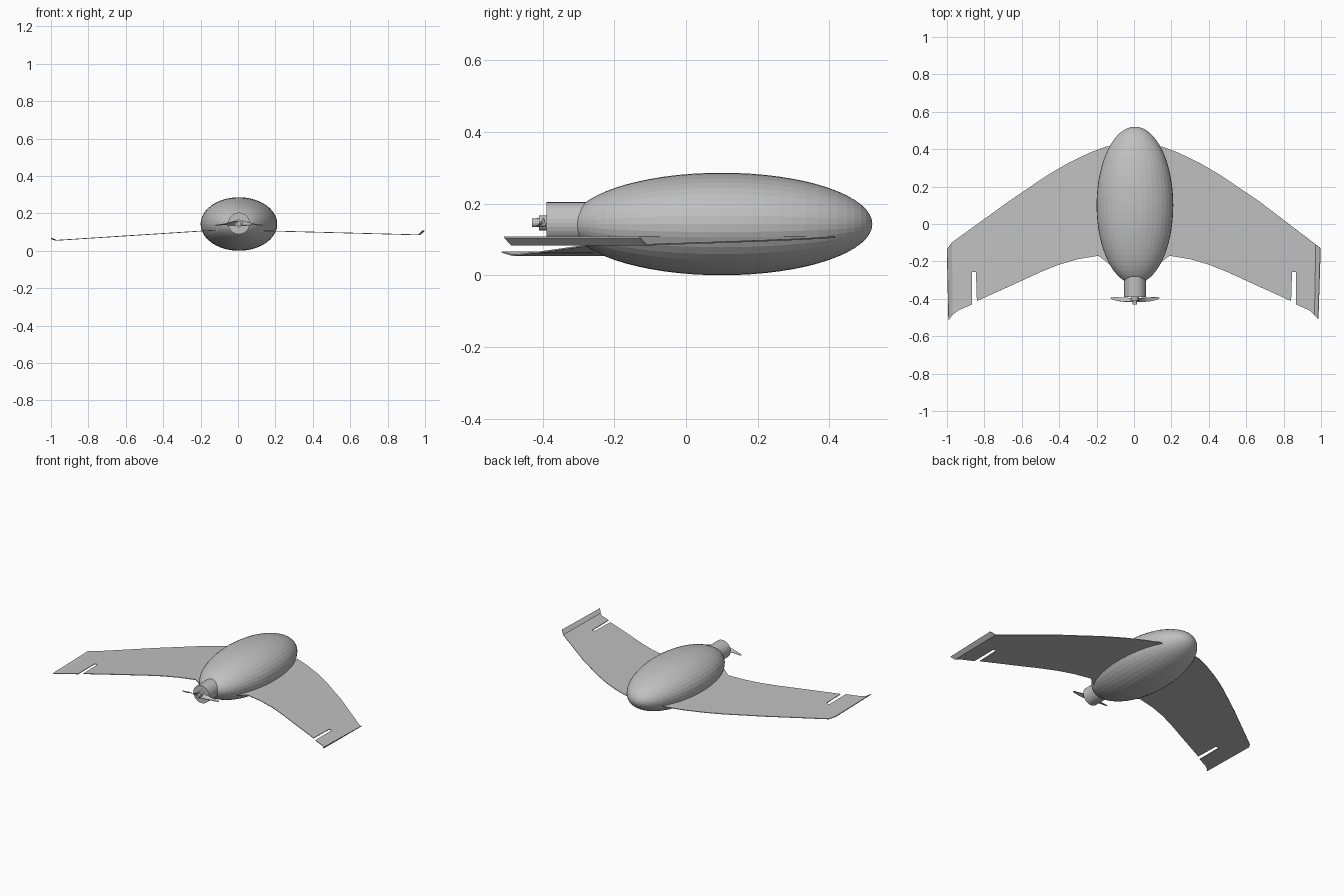
import bpy, bmesh, math
from mathutils import Matrix, Vector

cube = bpy.data.objects.get("Cube")
if cube:
    bpy.data.objects.remove(cube)

grey = bpy.data.materials.new("light_grey")
grey.use_nodes = True
colour = (0.53, 0.53, 0.53, 1)
grey.diffuse_color = colour
grey.node_tree.nodes["Principled BSDF"].inputs["Base Color"].default_value = colour


def add_object(name, bm):
    mesh = bpy.data.meshes.new(name)
    bm.to_mesh(mesh)
    bm.free()
    mesh.materials.append(grey)
    obj = bpy.data.objects.new(name, mesh)
    bpy.context.collection.objects.link(obj)
    return obj


def thicken(obj, thickness):
    mod = obj.modifiers.new("thickness", 'SOLIDIFY')
    mod.thickness = thickness
    mod.offset = 0


def cylinder(name, radius, y_front, y_back, sides=32):
    # Round part lying along the length of the aircraft
    bm = bmesh.new()
    place = Matrix.Translation((0.005, (y_front + y_back) / 2, 0.146))
    bmesh.ops.create_cone(bm, cap_ends=True, segments=sides, radius1=radius,
                          radius2=radius, depth=y_back - y_front,
                          matrix=place @ Matrix.Rotation(math.pi / 2, 4, 'X'))
    return add_object(name, bm)


# Egg-shaped body with its poles at nose and tail
bm = bmesh.new()
bmesh.ops.create_uvsphere(bm, u_segments=40, v_segments=32, radius=1)
bmesh.ops.transform(bm, verts=bm.verts, matrix=Matrix.Translation((0.005, 0.1, 0.143))
                    @ Matrix.Diagonal((0.205, 0.42, 0.143, 1))
                    @ Matrix.Rotation(math.pi / 2, 4, 'X'))
add_object("body", bm)

# Motor and hub
cylinder("motor", 0.058, -0.39, -0.24)
cylinder("propeller_hub", 0.021, -0.41, -0.385, 20)
cylinder("propeller_shaft", 0.012, -0.43, -0.40, 16)


def wing(name, side, slope, outline, fold, tip):
    # Thin sheet with an aileron slot and a bent tip strip
    bm = bmesh.new()

    def height(x):
        return 0.105 - slope * (x - 0.2)

    edge = [bm.verts.new((side * x, y, height(x))) for x, y in outline]
    inner = [bm.verts.new((side * x, y, height(x))) for x, y in fold]
    outer = [bm.verts.new((side * x, y, z)) for x, y, z in tip]
    half = len(outline) // 2 - 3
    bm.faces.new(edge[:half] + inner + edge[half:])
    bm.faces.new([inner[0], outer[0], outer[1], inner[1]])
    bmesh.ops.recalc_face_normals(bm, faces=bm.faces)
    thicken(add_object(name, bm), 0.004)


# Leading edge from root to tip, then trailing edge back with the slot
leading = [(0.08, 0.42), (0.15, 0.414), (0.24, 0.38), (0.35, 0.327),
           (0.46, 0.263), (0.67, 0.121)]
trailing = [(0.94, -0.463), (0.866, -0.43), (0.866, -0.257), (0.845, -0.257),
            (0.84, -0.412), (0.615, -0.31), (0.5, -0.257), (0.4, -0.217),
            (0.3, -0.188), (0.19, -0.17), (0.15, -0.2), (0.08, -0.26)]
wing("left_wing", 1, 0.026, leading + trailing,
     [(0.972, -0.11), (0.966, -0.488)],
     [(0.997, -0.13, 0.106), (0.985, -0.508, 0.106)])
wing("right_wing", -1, 0.064, leading + trailing,
     [(0.973, -0.098), (0.97, -0.485)],
     [(1.0, -0.136, 0.065), (0.992, -0.515, 0.065)])

# Two twisted, swept propeller blades
for name, side in (("propeller_blade_left", 1), ("propeller_blade_right", -1)):
    bm = bmesh.new()
    rows = []
    for i in range(9):
        t = i / 8
        chord = 0.012 * (1 - t) ** 0.5 + 0.003
        angle = math.radians(55 - 45 * min(1, t * 1.5))
        centre = Vector((0.005 + side * (0.01 + 0.12 * t),
                         -0.406 + 0.01 * t * t, 0.148 - 0.012 * t))
        across = Vector((0, math.cos(angle), side * math.sin(angle))) * chord
        rows.append([bm.verts.new(centre - across), bm.verts.new(centre + across)])
    for a, b in zip(rows, rows[1:]):
        bm.faces.new((a[0], b[0], b[1], a[1]))
    bmesh.ops.recalc_face_normals(bm, faces=bm.faces)
    thicken(add_object(name, bm), 0.003)
